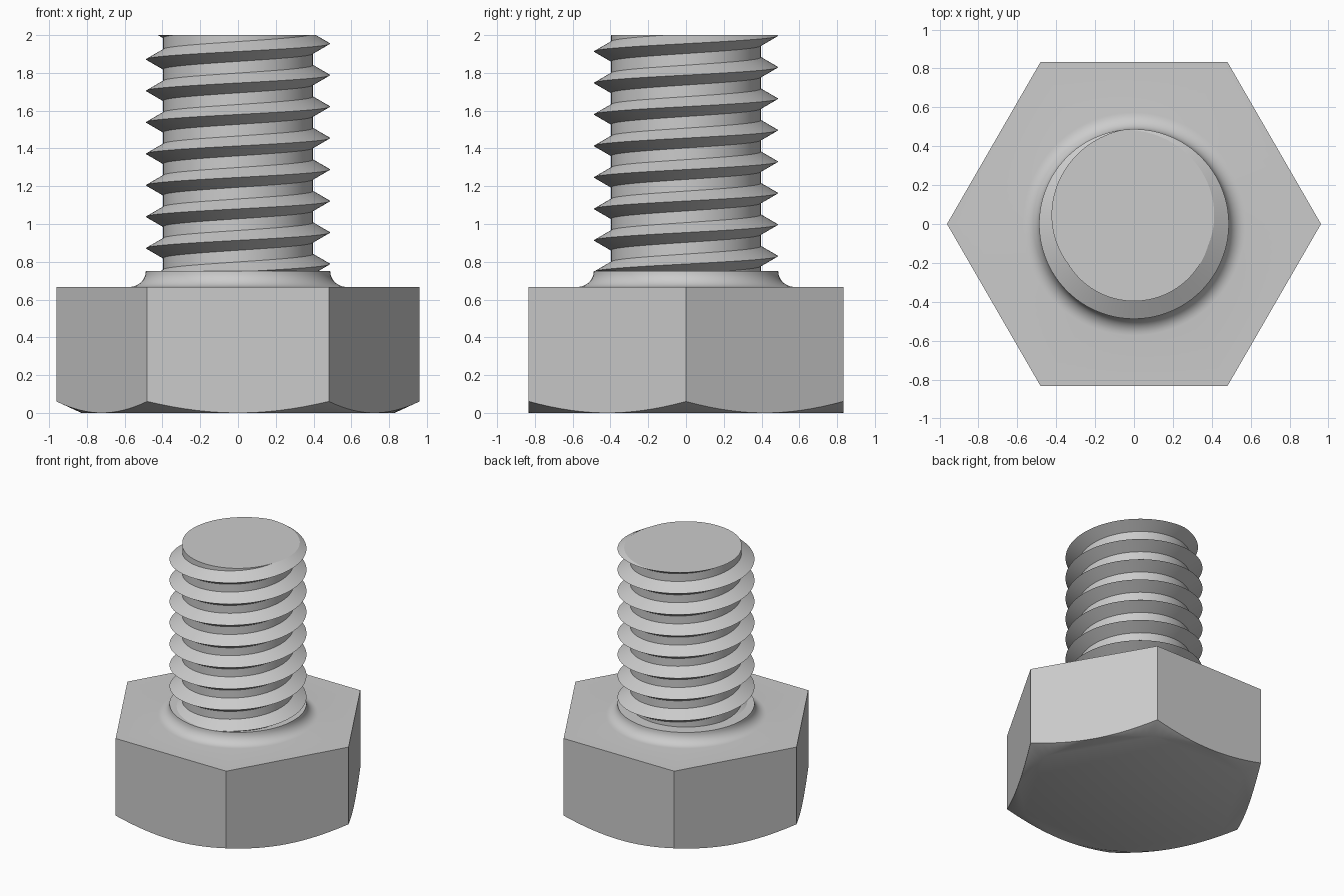
import bpy, bmesh
from math import pi, cos, sin, tan, radians

if "Cube" in bpy.data.objects:
    bpy.data.objects.remove(bpy.data.objects["Cube"])

APOTHEM = 0.833          # hexagon centre to flat
HEAD_TOP = 0.667
COLLAR_TOP = 0.752
CREST_R, ROOT_R = 0.488, 0.397
PITCH = 1 / 6
STEPS = 96               # columns per turn

steel = bpy.data.materials.new("light_grey_steel")
steel.diffuse_color = (0.6, 0.6, 0.6, 1)
steel.use_nodes = True
steel.node_tree.nodes["Principled BSDF"].inputs["Base Color"].default_value = steel.diffuse_color


def finish(name, bm):
    bmesh.ops.recalc_face_normals(bm, faces=bm.faces[:])
    mesh = bpy.data.meshes.new(name)
    bm.to_mesh(mesh)
    bm.free()
    mesh.materials.append(steel)
    obj = bpy.data.objects.new(name, mesh)
    bpy.context.collection.objects.link(obj)
    bpy.ops.object.select_all(action='DESELECT')
    obj.select_set(True)
    bpy.context.view_layer.objects.active = obj
    bpy.ops.object.shade_smooth_by_angle(angle=radians(30))
    return obj


def hex_radius(t):
    return APOTHEM / cos((t % (pi / 3)) - pi / 6)


# Hexagonal head: rings from the underside up to the filleted collar
bm = bmesh.new()
angles = [2 * pi * k / STEPS for k in range(STEPS)]


def ring(radius, height):
    return [bm.verts.new((radius(t) * cos(t), radius(t) * sin(t), height(t)))
            for t in angles]


rings = [
    ring(lambda t: APOTHEM - 0.004, lambda t: 0),
    ring(hex_radius, lambda t: (hex_radius(t) - APOTHEM) * 0.47),
    ring(hex_radius, lambda t: HEAD_TOP),
]
fillet = COLLAR_TOP - HEAD_TOP
for i in range(9):
    a = pi / 2 * (1 - i / 8)
    rings.append(ring(lambda t: CREST_R + fillet * (1 - cos(a)),
                      lambda t: COLLAR_TOP - fillet * sin(a)))
for low, high in zip(rings, rings[1:]):
    for k in range(STEPS):
        n = (k + 1) % STEPS
        bm.faces.new((low[k], low[n], high[n], high[k]))
bm.faces.new(rings[0][::-1])
bm.faces.new(rings[-1])
finish("hex_head", bm)

# Threaded shank: a continuous right-handed helix of crest and root lines
bm = bmesh.new()
half = (CREST_R - ROOT_R) * tan(radians(30))
start = 1.955 - 9 * PITCH
turns = 11
columns = []
for s in range(turns * STEPS + 1):
    t = 2 * pi * s / STEPS
    z = start + PITCH * s / STEPS
    columns.append([bm.verts.new((r * cos(t), r * sin(t), z + dz)) for r, dz in
                    ((CREST_R, 0), (ROOT_R, half), (ROOT_R, PITCH - half))])
for s in range((turns - 1) * STEPS):
    a = columns[s] + [columns[s + STEPS][0]]
    b = columns[s + 1] + [columns[s + 1 + STEPS][0]]
    for j in range(3):
        bm.faces.new((a[j], b[j], b[j + 1], a[j + 1]))


# Trim the thread level at both ends and close the cut outlines
def trim(z, direction):
    geom = bm.verts[:] + bm.edges[:] + bm.faces[:]
    bmesh.ops.bisect_plane(bm, geom=geom, dist=1e-6, plane_co=(0, 0, z),
                           plane_no=(0, 0, direction), clear_outer=True)
    rim = [e for e in bm.edges if e.is_boundary
           and all(abs(v.co.z - z) < 1e-5 for v in e.verts)]
    bmesh.ops.edgeloop_fill(bm, edges=rim)


trim(2.0, 1)
trim(COLLAR_TOP - 0.02, -1)
finish("threaded_shank", bm)
